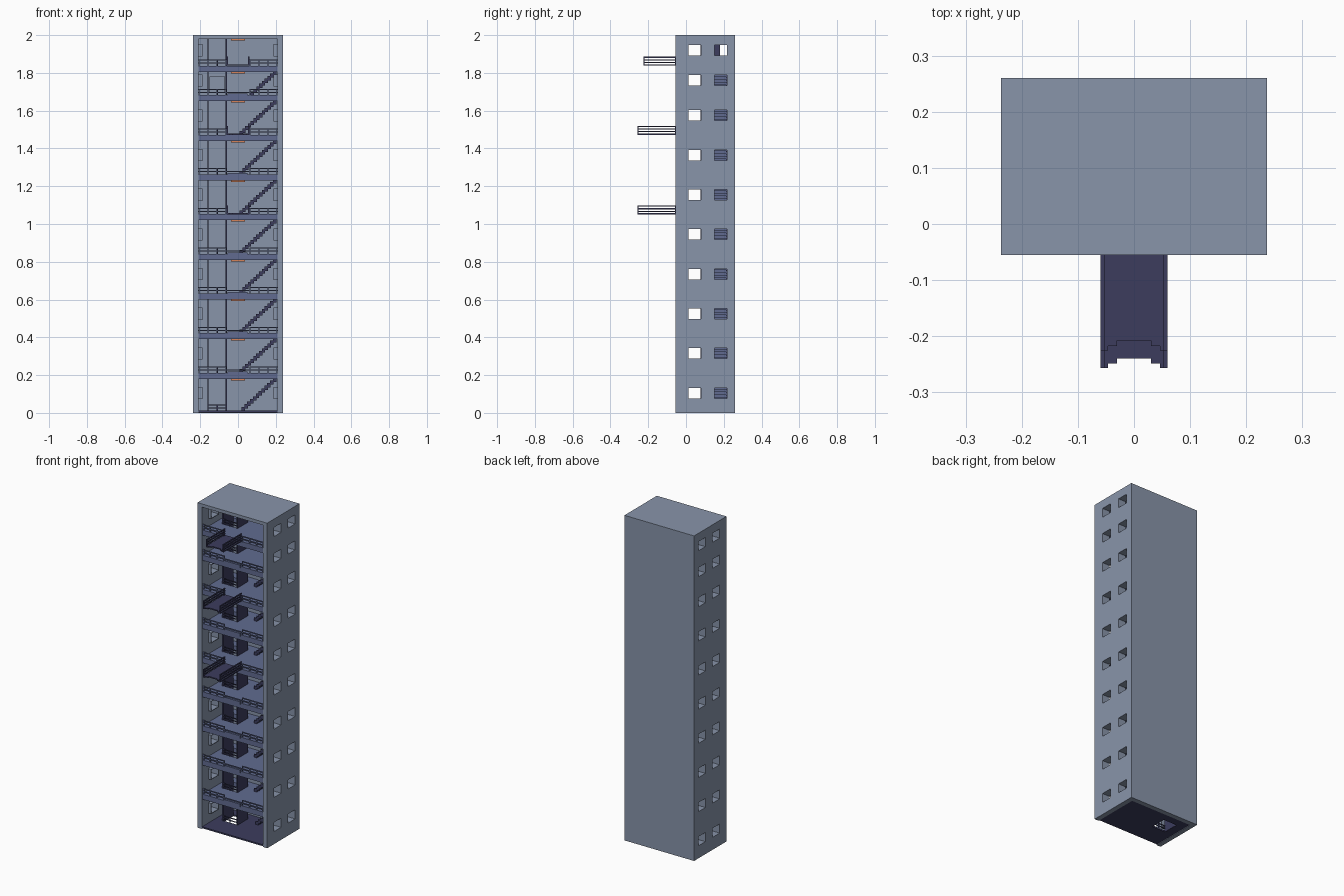
import bpy, bmesh
from mathutils import Vector

cube = bpy.data.objects.get("Cube")
if cube:
    bpy.data.objects.remove(cube, do_unlink=True)


def material(name, srgb):
    lin = [(c / 255) ** 2.2 for c in srgb] + [1.0]
    m = bpy.data.materials.new(name)
    m.use_nodes = True
    m.diffuse_color = lin
    m.node_tree.nodes["Principled BSDF"].inputs["Base Color"].default_value = lin
    return m


WALL = material("slate grey", (135, 147, 168))
SLAB = material("blue slate", (97, 107, 143))
NAVY = material("dark navy", (62, 63, 94))
LAMP = material("lamp orange", (214, 130, 90))


def build(name, boxes, mat):
    """One object from axis-aligned boxes given as (x0, x1, y0, y1, z0, z1)."""
    bm = bmesh.new()
    for x0, x1, y0, y1, z0, z1 in boxes:
        verts = bmesh.ops.create_cube(bm, size=1)["verts"]
        for v in verts:
            v.co = Vector((x1 if v.co.x > 0 else x0,
                           y1 if v.co.y > 0 else y0,
                           z1 if v.co.z > 0 else z0))
    mesh = bpy.data.meshes.new(name)
    bm.to_mesh(mesh)
    bm.free()
    ob = bpy.data.objects.new(name, mesh)
    mesh.materials.append(mat)
    bpy.context.collection.objects.link(ob)
    return ob


def cut(ob, boxes):
    """Subtract boxes from an object and discard the cutter."""
    cutter = build("cutter", boxes, ob.data.materials[0])
    cutter.hide_render = True
    mod = ob.modifiers.new("cut", 'BOOLEAN')
    mod.operation = 'DIFFERENCE'
    mod.solver = 'EXACT'
    mod.object = cutter
    bpy.context.view_layer.objects.active = ob
    bpy.ops.object.modifier_apply(modifier=mod.name)
    bpy.data.objects.remove(cutter, do_unlink=True)


def mirrored(boxes):
    return boxes + [(-b[1], -b[0]) + tuple(b[2:]) for b in boxes]


# Main dimensions
HALF, INNER = 0.237, 0.208
FRONT, BACK, BACK_IN = -0.055, 0.26, 0.232
THICK = 0.032
slab_z = [0.18 + 0.21 * i for i in range(8)] + [1.805]
floor_z = [0.012] + [z + THICK for z in slab_z]
ceiling_z = slab_z + [1.98]
window_z = [0.105 + 0.21 * i for i in range(8)] + [1.76, 1.92]
window_y = [(0.012, 0.08), (0.15, 0.216)]

# Outer shell, open at the front, with side windows
shell = build("tower_shell", [(-HALF, HALF, FRONT, BACK, 0, 2)], WALL)
cut(shell, [(-INNER, INNER, -0.2, BACK_IN, -0.1, 1.98)])
cut(shell, [(-0.5, 0.5, y0, y1, z - 0.028, z + 0.028)
            for z in window_z for y0, y1 in window_y])

# Window surrounds standing proud of the inner walls
frames = []
for z in window_z:
    for y0, y1 in window_y:
        a, b, t = INNER - 0.02, INNER + 0.002, 0.004
        lo, hi = z - 0.028, z + 0.028
        frames += [(a, b, y0 - t, y0, lo - t, hi + t), (a, b, y1, y1 + t, lo - t, hi + t),
                   (a, b, y0, y1, lo - t, lo), (a, b, y0, y1, hi, hi + t)]
build("window_surrounds", mirrored(frames), WALL)

# Floors with lift and stair openings
SX0, SX1, SY0, SY1 = -0.162, -0.058, 0.078, 0.18
lift_hole = (SX0 + 0.006, SX1 - 0.006, SY0 + 0.004, SY1, -0.1, 1.9)
floors = build("floor_slabs", [(-INNER, INNER, FRONT + 0.006, BACK_IN, z, z + THICK)
                               for z in slab_z], SLAB)
cut(floors, [lift_hole, (0.09, 0.2, 0.142, 0.222, 0.1, 1.9)])
ground = build("ground_floor", [(-INNER, INNER, FRONT + 0.003, BACK_IN, 0.003, 0.012)], NAVY)
cut(ground, [lift_hole])

# Lift shaft side walls, low gates and the cabin
build("lift_shaft_walls", [(x, x + 0.007, SY0, SY1, 0.004, 1.98)
                           for x in (SX0, SX1 - 0.007)], NAVY)
gates = []
for z in floor_z:
    gates += [(SX0, SX1, SY0, SY0 + 0.004, z + h, z + h + 0.005) for h in (0.012, 0.028)]
    gates.append((-0.113, -0.107, SY0, SY0 + 0.004, z, z + 0.033))
build("lift_gates", gates, NAVY)
build("lift_cabin", [(SX0 + 0.01, SX1 - 0.01, SY0 + 0.008, SY1 - 0.005, 1.70, 1.78)], WALL)

# Staircases rising towards the left wall
treads, strings = [], []
for z0, z1 in list(zip(floor_z, ceiling_z))[:9]:
    rise = z1 - z0
    n = max(6, round(rise / 0.014))
    start = 0.2 - rise * 1.08
    dx, dz = (0.2 - start) / n, rise / n
    for i in range(n):
        x, z = start + i * dx, z0 + i * dz
        treads.append((x, x + dx + 0.003, 0.15, 0.214, z, z + dz))
        for y in (0.146, 0.212):
            strings.append((x, x + dx + 0.003, y, y + 0.005, z - 0.003 * (i > 0), z + dz + 0.006))
build("stair_treads", treads, SLAB)
build("stair_strings", strings, NAVY)

# Balconies: (length end, base height) with open rail sides and a notched end
balconies = [(-0.257, 1.05), (-0.257, 1.472), (-0.225, 1.838)]
deck, rails = [], []
for end, z in balconies:
    deck += [(-0.06, 0.06, end + 0.017, FRONT + 0.01, z, z + 0.007)]
    deck += mirrored([(0.03, 0.06, end + 0.008, end + 0.017, z, z + 0.007),
                      (0.046, 0.06, end, end + 0.008, z, z + 0.007)])
    side = [(0.053, 0.06, end, FRONT + 0.01, z + h, z + h + 0.006) for h in (0.014, 0.028, 0.042)]
    side += [(0.053, 0.06, y, y + 0.006, z, z + 0.048) for y in (end, FRONT - 0.004)]
    rails += mirrored(side)
build("balcony_decks", deck, NAVY)
build("balcony_rails", rails, NAVY)

# Front railings; storeys with a balcony stay open in the middle
railing, sills = [], []
for i, z in enumerate(floor_z[1:]):
    side = [(0.06, INNER, -0.047, -0.042, z + h, z + h + 0.006) for h in (0.012, 0.028)]
    side += [(x, x + 0.005, -0.047, -0.042, z, z + 0.034) for x in (0.06, 0.108, 0.156, 0.2)]
    railing += mirrored(side)
    if not any(abs(z - b) < 0.02 for _, b in balconies):
        railing.append((-0.06, 0.06, -0.047, -0.042, z + 0.012, z + 0.018))
        sills.append((-0.055, 0.05, -0.052, -0.04, z - 0.01, z + 0.008))
build("front_railings", railing, SLAB)
build("front_sills", sills, SLAB)

# Ceiling lamps
build("ceiling_lamps", [(-0.036, 0.036, 0.05, 0.12, z - 0.008, z) for z in ceiling_z], LAMP)
